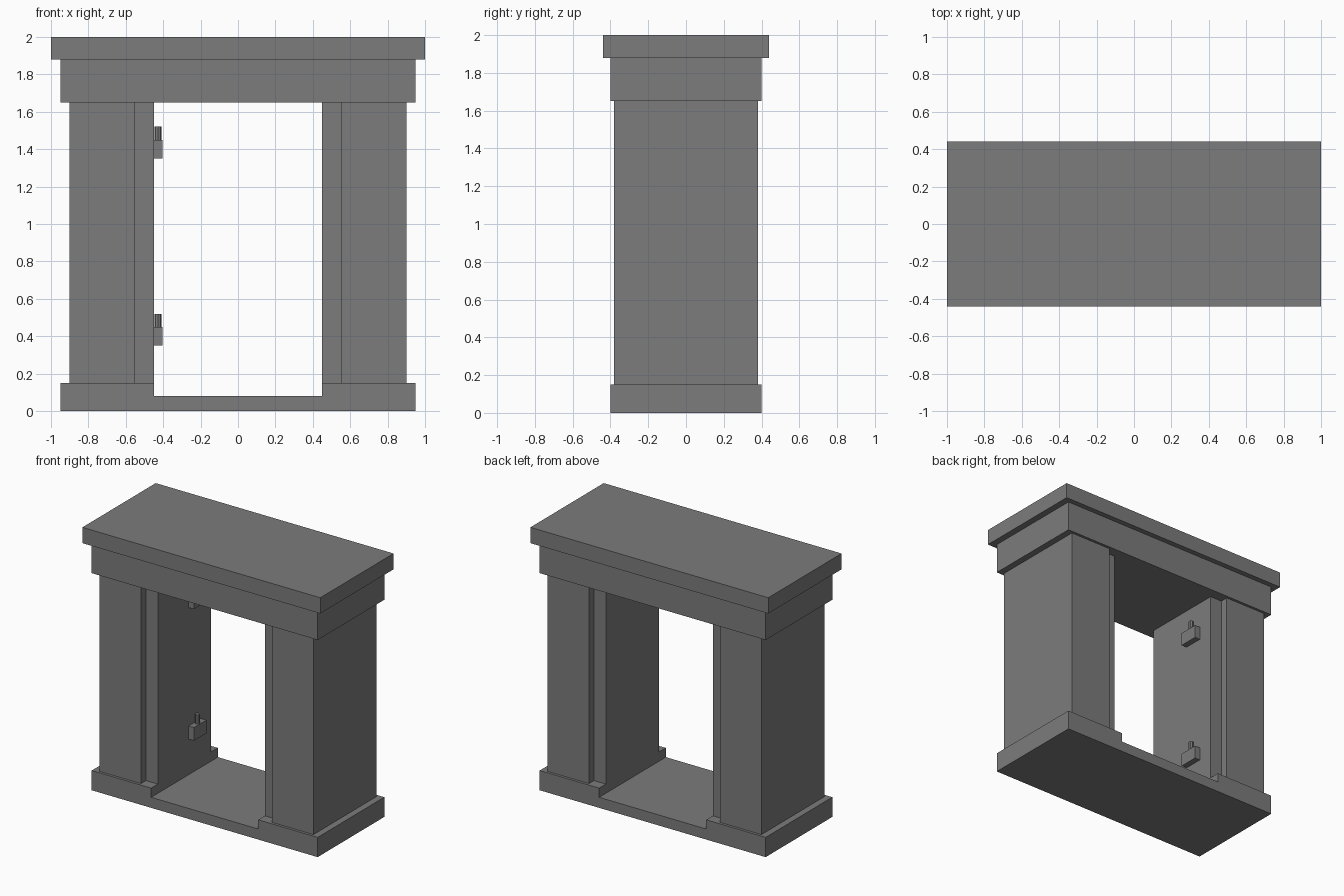
import bpy

cube = bpy.data.objects.get("Cube")
if cube:
    bpy.data.objects.remove(cube, do_unlink=True)

# Single stone colour
stone = bpy.data.materials.new("grey_stone")
stone.use_nodes = True
colour = (0.2, 0.2, 0.2, 1)
stone.diffuse_color = colour
stone.node_tree.nodes["Principled BSDF"].inputs["Base Color"].default_value = colour


def finish(name):
    obj = bpy.context.object
    obj.name = name
    obj.data.materials.append(stone)
    return obj


def box(name, x, y, z):
    """Box spanning the (low, high) range on each axis."""
    spans = (x, y, z)
    bpy.ops.mesh.primitive_cube_add(size=1, location=[(a + b) / 2 for a, b in spans])
    obj = finish(name)
    for v in obj.data.vertices:
        for axis, (a, b) in enumerate(spans):
            v.co[axis] *= b - a
    return obj


def mirror_x(obj):
    mod = obj.modifiers.new("Mirror", "MIRROR")
    mod.use_axis[0] = True
    pivot_x = obj.location.x
    for v in obj.data.vertices:
        v.co.x += pivot_x
    obj.location.x = 0


# Threshold slab and raised plinths
box("threshold", (-0.45, 0.45), (-0.4, 0.4), (0, 0.08))
mirror_x(box("plinth", (0.45, 0.95), (-0.4, 0.4), (0, 0.15)))

# Pillars with recessed inner jambs
mirror_x(box("pillar", (0.55, 0.9), (-0.38, 0.38), (0.15, 1.65)))
mirror_x(box("jamb", (0.45, 0.55), (-0.32, 0.32), (0.15, 1.65)))

# Lintel and overhanging cap
box("lintel", (-0.95, 0.95), (-0.4, 0.4), (1.65, 1.88))
box("cap", (-1, 1), (-0.44, 0.44), (1.88, 2))

# Hinge brackets with upright pins on the right jamb
for label, z in (("lower", 0.35), ("upper", 1.35)):
    box(label + "_hinge_bracket", (-0.45, -0.405), (0.05, 0.2), (z, z + 0.1))
    bpy.ops.mesh.primitive_cylinder_add(vertices=8, radius=0.018, depth=0.07,
                                        location=(-0.428, 0.125, z + 0.135))
    finish(label + "_hinge_pin")
